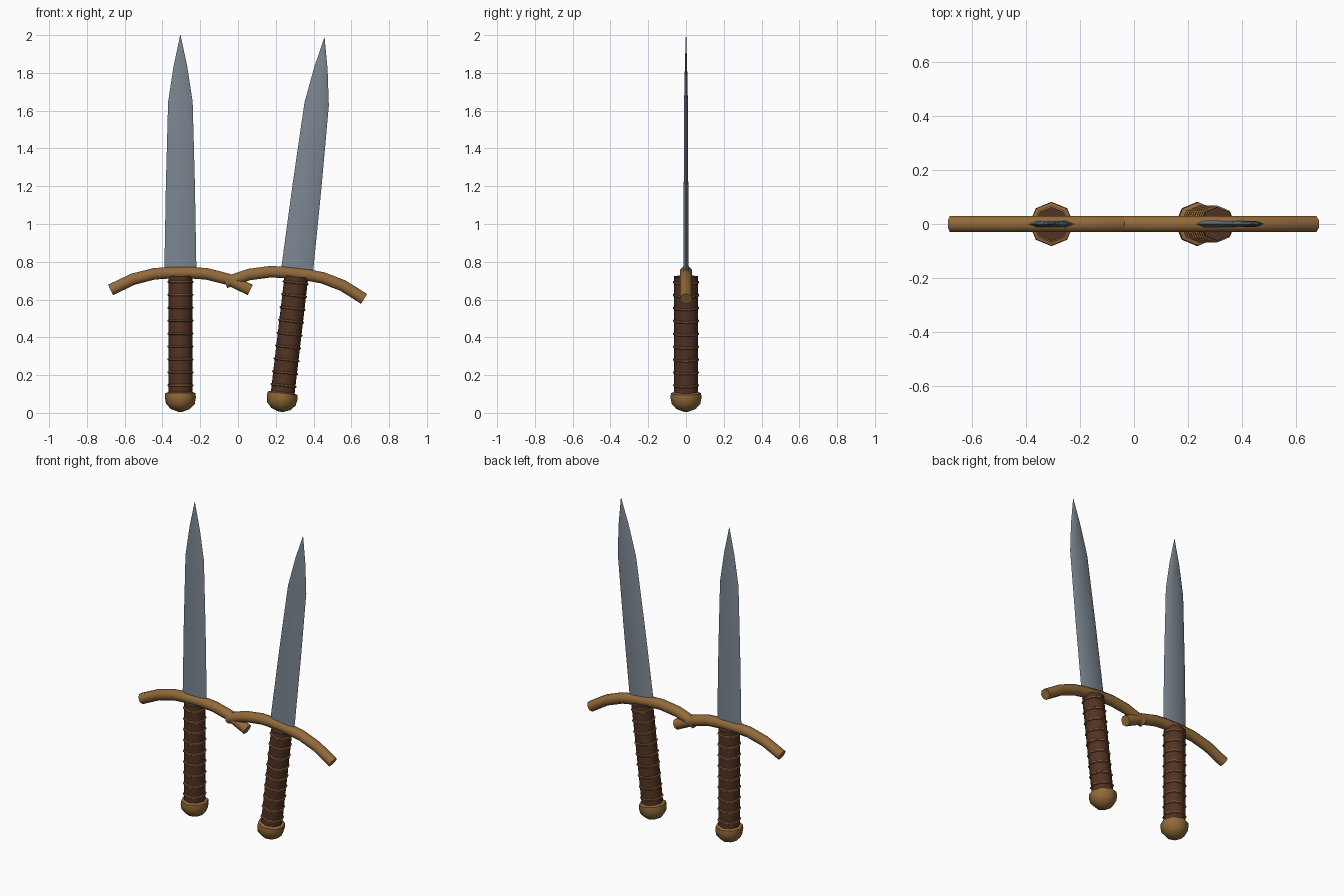
import bpy, math
from math import sin, cos, pi
from mathutils import Vector

if "Cube" in bpy.data.objects:
    bpy.data.objects.remove(bpy.data.objects["Cube"], do_unlink=True)


def material(name, rgb):
    m = bpy.data.materials.new(name)
    m.use_nodes = True
    col = (*rgb, 1.0)
    m.diffuse_color = col
    m.node_tree.nodes["Principled BSDF"].inputs["Base Color"].default_value = col
    return m


STEEL = material("steel", (0.2, 0.24, 0.28))
BRASS = material("brass", (0.29, 0.145, 0.042))
LEATHER = material("leather", (0.085, 0.032, 0.018))


def loft(name, shells, mat, origin, tilt, angle):
    """Skin each shell (a list of equal-sized rings) with quads and cap its ends."""
    verts, faces = [], []
    for rings in shells:
        base, n = len(verts), len(rings[0])
        for ring in rings:
            verts += ring
        for r in range(len(rings) - 1):
            a, b = base + r * n, base + (r + 1) * n
            faces += [(a + i, a + (i + 1) % n, b + (i + 1) % n, b + i) for i in range(n)]
        last = base + (len(rings) - 1) * n
        faces += [tuple(range(base, base + n))[::-1], tuple(range(last, last + n))]
    mesh = bpy.data.meshes.new(name)
    mesh.from_pydata(verts, [], faces)
    mesh.materials.append(mat)
    ob = bpy.data.objects.new(name, mesh)
    bpy.context.collection.objects.link(ob)
    ob.location, ob.rotation_euler = origin, (0, tilt, 0)
    bpy.ops.object.select_all(action='DESELECT')
    ob.select_set(True)
    bpy.context.view_layer.objects.active = ob
    bpy.ops.object.shade_smooth_by_angle(angle=math.radians(angle))
    return ob


def turned(profile, sides=8):
    """Rings around z from (radius, height) pairs."""
    return [[(r * cos(2 * pi * i / sides), r * sin(2 * pi * i / sides), z)
             for i in range(sides)] for r, z in profile]


def blade_ring(z, w, t):
    """Flat section with a bevelled cutting edge on each side."""
    f = w * 0.62
    return [(w, 0, z), (f, t, z), (-f, t, z), (-w, 0, z), (-f, -t, z), (f, -t, z)]


def guard_rings(radius=0.033, sides=8):
    """Round bar swept along a drooping arc, sections square to the path."""
    half = [(0.07, 0.735), (0.14, 0.73), (0.25, 0.702), (0.37, 0.645)]
    path = [Vector((-x, 0, z)) for x, z in reversed(half)] + [Vector((x, 0, z)) for x, z in half]
    rings = []
    for i, p in enumerate(path):
        d = (path[min(i + 1, len(path) - 1)] - path[max(i - 1, 0)]).normalized()
        up = Vector((-d.z, 0, d.x))
        turns = [2 * pi * (k + 0.5) / sides for k in range(sides)]
        rings.append([tuple(p + radius * (Vector((0, cos(a), 0)) + up * sin(a)))
                      for a in turns])
    return rings


def dagger(side, x, z, tilt):
    place = ((x, 0, z), tilt)
    # Blade tapers gently to the shoulder, then to a point
    outline = [(0.74, 0.085, 0.013), (1.2, 0.077, 0.012), (1.64, 0.065, 0.01),
               (1.83, 0.036, 0.006), (1.994, 0.001, 0.001)]
    loft(side + "_blade", [[blade_ring(*s) for s in outline]], STEEL, *place, 25)
    loft(side + "_guard", [guard_rings()], BRASS, *place, 50)
    loft(side + "_grip", [turned([(0.063, 0.09), (0.063, 0.72)])], LEATHER, *place, 50)
    # Thin wire bands along the grip
    bands = [turned([(0.062, h - 0.007), (0.069, h - 0.003), (0.069, h + 0.003),
                     (0.062, h + 0.007)])
             for h in (0.14 + 0.0685 * k for k in range(9))]
    loft(side + "_grip_bands", bands, BRASS, *place, 50)
    # Rounded pommel
    pommel = [(0.012, 0.0), (0.05, 0.014), (0.076, 0.042), (0.082, 0.075),
              (0.08, 0.098), (0.06, 0.106)]
    loft(side + "_pommel", [turned(pommel)], BRASS, *place, 50)


dagger("right", -0.305, 0.006, 0.0)
dagger("left", 0.225, 0.006, math.radians(6.7))
